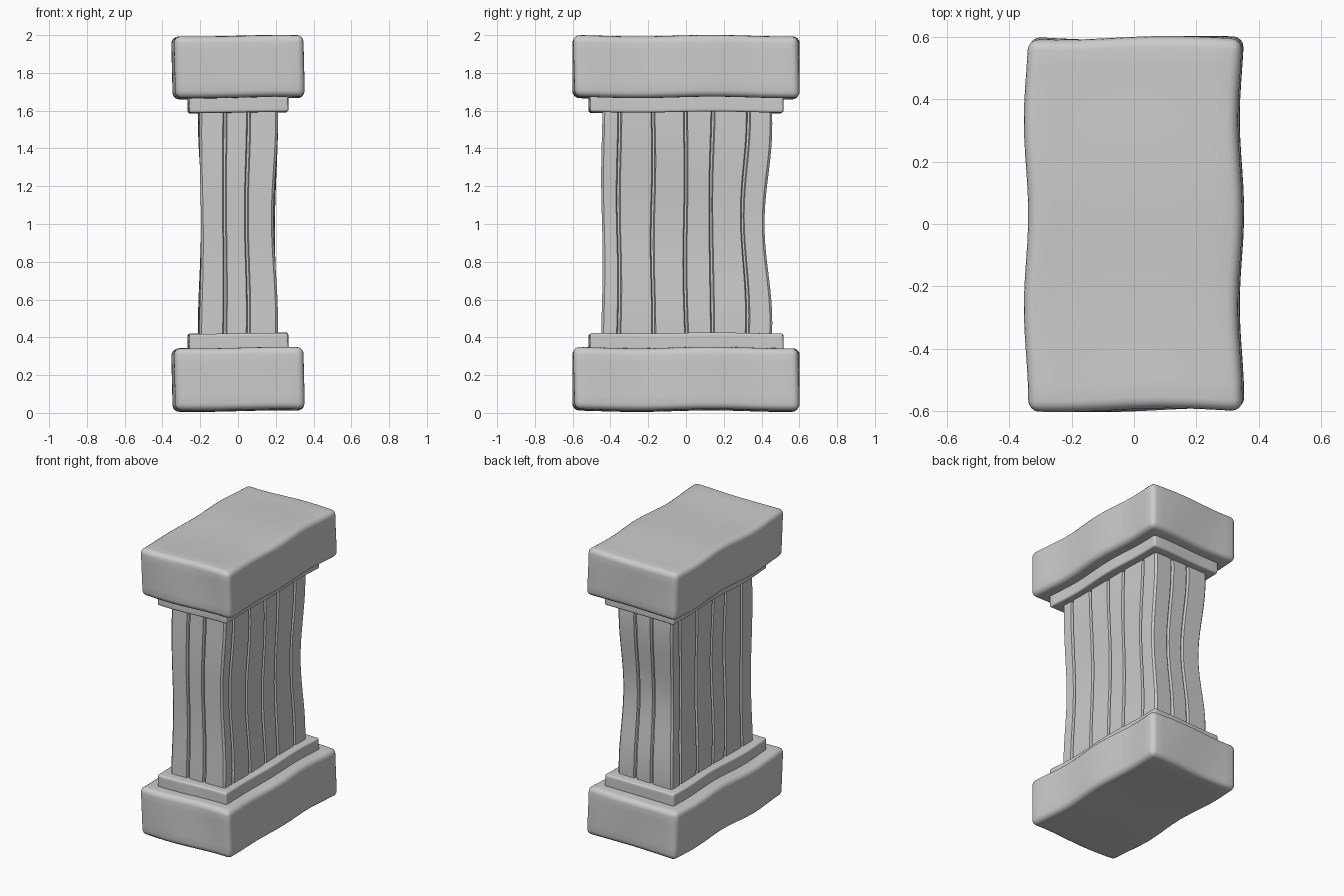
import bpy, bmesh
from math import sin, cos, pi
from mathutils import Vector

if "Cube" in bpy.data.objects:
    bpy.data.objects.remove(bpy.data.objects["Cube"])


def finish(bm, name):
    bmesh.ops.recalc_face_normals(bm, faces=bm.faces)
    me = bpy.data.meshes.new(name)
    bm.to_mesh(me)
    bm.free()
    ob = bpy.data.objects.new(name, me)
    bpy.context.collection.objects.link(ob)
    bpy.ops.object.select_all(action='DESELECT')
    ob.select_set(True)
    bpy.context.view_layer.objects.active = ob
    bpy.ops.object.shade_smooth_by_angle(angle=0.6)
    return ob


def wavy_block(name, hx, hy, z0, z1, bevel, amp):
    """Rounded stone block, sliced into a grid and gently warped."""
    bm = bmesh.new()
    bmesh.ops.create_cube(bm, size=2)
    hz = (z1 - z0) / 2
    for v in bm.verts:
        v.co = Vector((v.co.x * hx, v.co.y * hy, v.co.z * hz))
    bmesh.ops.bevel(bm, geom=bm.edges[:], offset=bevel, segments=4,
                    profile=0.5, affect='EDGES')
    for axis, half, n in ((0, hx, 12), (1, hy, 20), (2, hz, 6)):
        no = Vector((0, 0, 0))
        no[axis] = 1
        for i in range(1, n):
            co = no * ((half - bevel) * (2 * i / n - 1))
            bmesh.ops.bisect_plane(bm, geom=bm.verts[:] + bm.edges[:] + bm.faces[:],
                                   plane_co=co, plane_no=no)
    for v in bm.verts:
        x, y, z = v.co
        v.co.x += amp * (sin(10.5 * y + 1.2) * 0.7 - 0.3 * sin(9 * z))
        v.co.y += amp * 0.6 * sin(9 * x + 5 * z)
        v.co.z += amp * 0.4 * (sin(8 * y + 0.5) + sin(7 * x)) + (z0 + z1) / 2
    return finish(bm, name)


# Square plinth and capital slabs
wavy_block("base_slab", 0.343, 0.596, 0.013, 0.342, 0.035, 0.010)
wavy_block("cap_slab", 0.343, 0.596, 1.667, 1.993, 0.035, 0.010)

# Thin stepped trims
wavy_block("lower_trim", 0.262, 0.512, 0.33, 0.42, 0.012, 0.007)
wavy_block("upper_trim", 0.262, 0.512, 1.59, 1.68, 0.012, 0.007)


# Shaft cross-section: half outline with grooves, repeated by half turn
HX, HY, C, W, D = 0.20, 0.445, 0.012, 0.011, 0.018
half = [(-HX + C, -HY)]
for gx in (-0.07, 0.05):
    half += [(gx - W, -HY), (gx - W * 0.5, -HY + D),
             (gx + W * 0.5, -HY + D), (gx + W, -HY)]
half += [(HX - C, -HY), (HX, -HY + C)]
for gy in (-0.355, -0.175, 0.0, 0.14, 0.32):
    half += [(HX, gy - W), (HX - D, gy - W * 0.5),
             (HX - D, gy + W * 0.5), (HX, gy + W)]
half += [(HX, HY - C)]
outline = half + [(-x, -y) for x, y in half]

# Fluted shaft, swaying slightly along its height
bm = bmesh.new()
rings = []
N = 32
for i in range(N + 1):
    z = 0.40 + 1.21 * i / N
    c = cos(2 * pi * (z - 0.45) / 1.1)
    ring = []
    for x, y in outline:
        sx = x * (1 + 0.04 * c) + 0.004 * sin(6 * z + 4 * y)
        sy = y + 0.013 * (c - 0.5) * max(0, y / HY + 0.3) + 0.004 * sin(7 * z + 9 * y)
        ring.append(bm.verts.new((sx, sy, z)))
    rings.append(ring)
n = len(outline)
for a, b in zip(rings, rings[1:]):
    for j in range(n):
        k = (j + 1) % n
        bm.faces.new((a[j], a[k], b[k], b[j]))
bm.faces.new(rings[0][::-1])
bm.faces.new(rings[-1])
finish(bm, "fluted_shaft")
